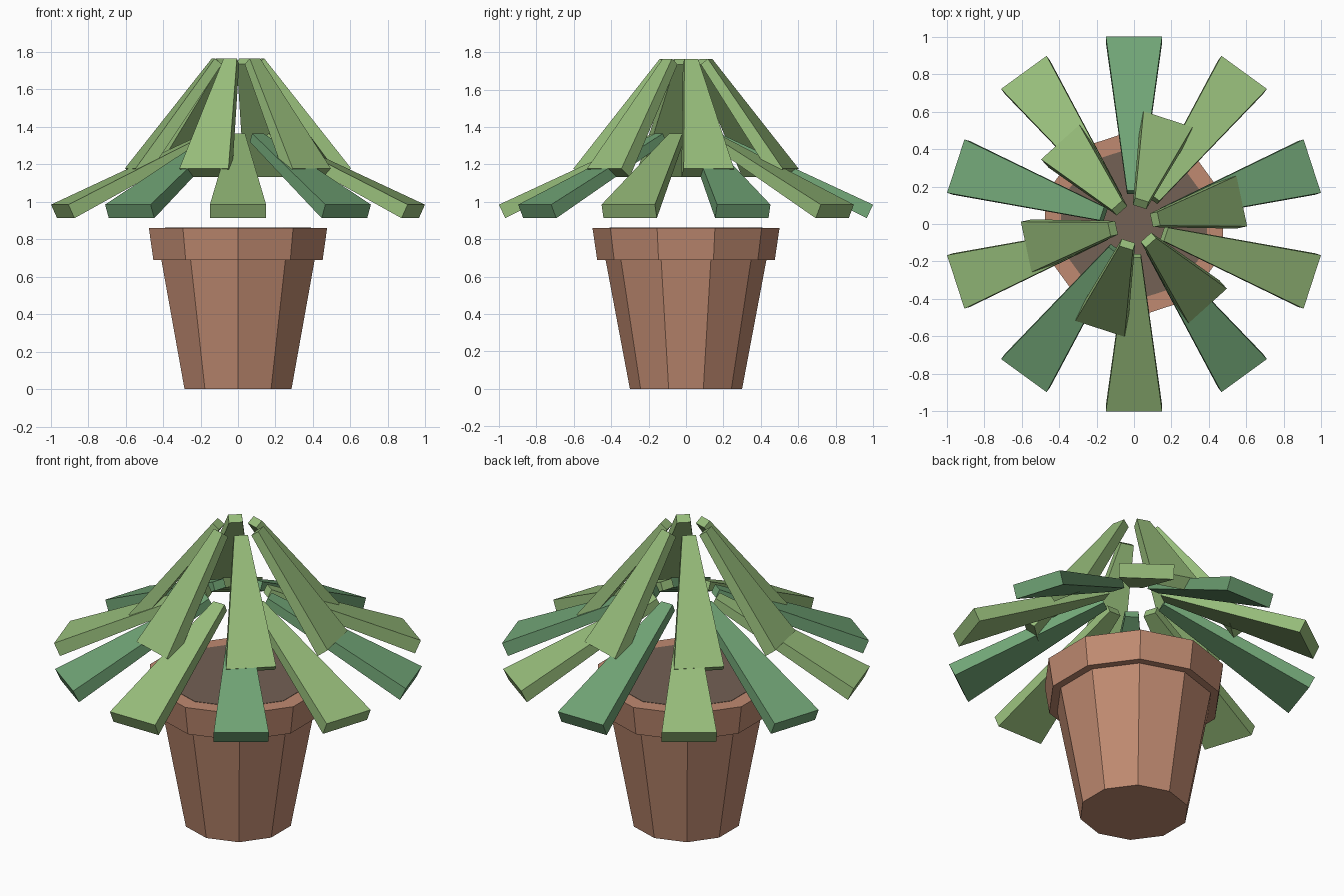
import bpy
import bmesh
from math import radians, cos, sin, pi
from mathutils import Vector, Matrix

default = bpy.data.objects.get("Cube")
if default:
    bpy.data.objects.remove(default, do_unlink=True)


def material(name, rgb):
    color = [(c / 255) ** 2.2 for c in rgb] + [1.0]
    mat = bpy.data.materials.new(name)
    mat.use_nodes = True
    mat.diffuse_color = color
    mat.node_tree.nodes["Principled BSDF"].inputs["Base Color"].default_value = color
    return mat


def finish(name, bm, mat):
    bmesh.ops.recalc_face_normals(bm, faces=bm.faces)
    mesh = bpy.data.meshes.new(name)
    bm.to_mesh(mesh)
    bm.free()
    mesh.materials.append(mat)
    obj = bpy.data.objects.new(name, mesh)
    bpy.context.collection.objects.link(obj)
    return obj


def lathe(name, profile, mat, sides=10):
    """Faceted solid from (radius, height) rings, with a corner on the y axis."""
    bm = bmesh.new()
    rings = []
    for r, z in profile:
        angles = [pi / 2 + 2 * pi * i / sides for i in range(sides)]
        rings.append([bm.verts.new((r * cos(a), r * sin(a), z)) for a in angles])
    for low, high in zip(rings, rings[1:]):
        for i in range(sides):
            j = (i + 1) % sides
            bm.faces.new((low[i], low[j], high[j], high[i]))
    bm.faces.new(rings[0])
    bm.faces.new(rings[-1])
    return finish(name, bm, mat)


def leaf(name, angle, tip, end, tip_size, end_size, mat):
    """Tapered slab sloping from tip to end, given as (radius, height) of its top."""
    tip, end = Vector((tip[0], 0, tip[1])), Vector((end[0], 0, end[1]))
    down = (end - tip).cross(Vector((0, 1, 0))).normalized()
    if down.z > 0:
        down.negate()
    bm = bmesh.new()
    loops = []
    for point, (width, thick) in ((tip, tip_size), (end, end_size)):
        side = Vector((0, width / 2, 0))
        base = point + down * thick
        loops.append([bm.verts.new(p) for p in
                      (point - side, point + side, base + side, base - side)])
    a, b = loops
    for i in range(4):
        j = (i + 1) % 4
        bm.faces.new((a[i], a[j], b[j], b[i]))
    bm.faces.new(a)
    bm.faces.new(b)
    bm.transform(Matrix.Rotation(radians(angle), 4, "Z"))
    return finish(name, bm, mat)


terracotta = material("terracotta", (190, 137, 112))
soil_brown = material("soil brown", (115, 97, 85))
light_green = material("light leaf green", (150, 188, 122))
deep_green = material("deep leaf green", (112, 163, 117))

# Pot with a flared, overhanging rim, and the soil
lathe("pot", [(0.30, 0), (0.43, 0.69), (0.475, 0.69), (0.50, 0.86)], terracotta)
lathe("soil", [(0.41, 0.855), (0.41, 0.862)], soil_brown)

# Lower ring of spreading leaves, alternating in colour
for i in range(10):
    leaf(f"lower_leaf_{i + 1}", 18 + 36 * i, (0.18, 1.365), (1.0, 0.985),
         (0.075, 0.05), (0.30, 0.08), light_green if i % 2 else deep_green)

# Upper ring of steep leaves
for i in range(6):
    leaf(f"upper_leaf_{i + 1}", 12 + 60 * i, (0.135, 1.765), (0.588, 1.178),
         (0.075, 0.05), (0.275, 0.075), light_green)
